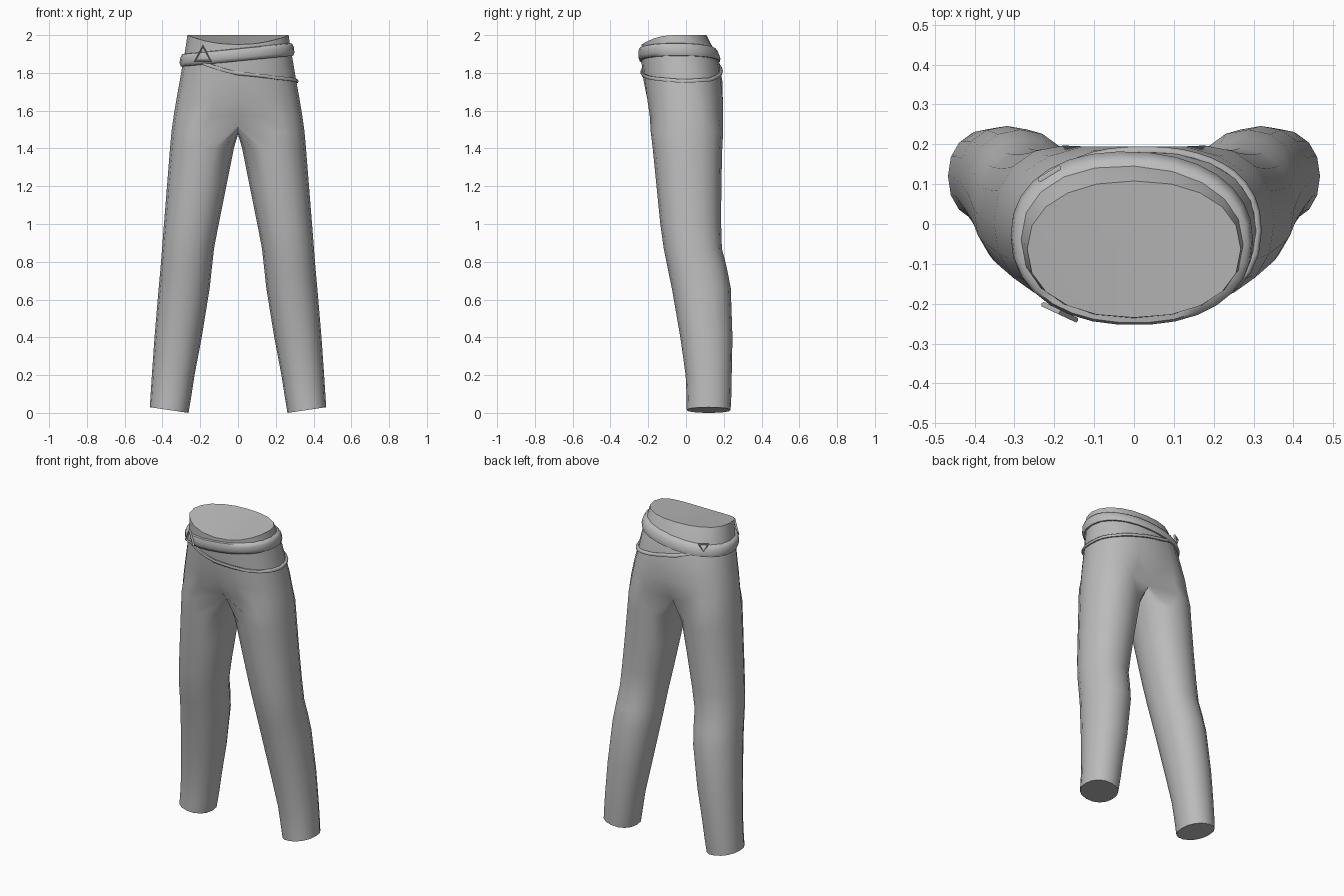
import bpy, bmesh, math
from mathutils import Vector

if "Cube" in bpy.data.objects:
    bpy.data.objects.remove(bpy.data.objects["Cube"])

grey = bpy.data.materials.new("cloth grey")
grey.use_nodes = True
GREY = (0.5, 0.5, 0.5, 1)
grey.diffuse_color = GREY
grey.node_tree.nodes["Principled BSDF"].inputs["Base Color"].default_value = GREY

# hip rings: z, half width, front y, back y, squareness exponent
HIPS = [(2.00, .268, -.235, .108, .90), (1.93, .278, -.236, .145, .90),
        (1.85, .293, -.235, .177, .90), (1.76, .308, -.225, .192, .86),
        (1.66, .326, -.213, .203, .80), (1.57, .341, -.199, .203, .76)]
# leg rings: z, inner x, outer x, front y, back y
LEGS = [(1.40, .022, .360, -.176, .192), (1.20, .062, .376, -.156, .187),
        (1.00, .102, .392, -.136, .186), (.87, .127, .402, -.118, .190),
        (.77, .138, .410, -.098, .216), (.66, .150, .420, -.075, .237),
        (.40, .192, .442, -.030, .246), (.20, .230, .456, -.002, .242),
        (.09, .247, .463, .003, .240), (.015, .262, .467, .004, .236)]
OUTER, INNER = 10, 6          # segments on the outside and inside of a leg


def spow(v, e):
    return math.copysign(abs(v) ** e, v)


def hip_point(deg, z, off=0.0):
    """Point on the hip surface at an angle and height, pushed out by off."""
    z0 = max(min(z, 2.0), 1.57)
    for a, b in zip(HIPS, HIPS[1:]):
        if a[0] >= z0 >= b[0]:
            t = (a[0] - z0) / (a[0] - b[0])
            _, rx, yf, yb, e = [p + (q - p) * t for p, q in zip(a, b)]
            break
    c, s = math.cos(math.radians(deg)), math.sin(math.radians(deg))
    return Vector(((rx + off) * spow(c, e),
                   (yf + yb) / 2 + ((yb - yf) / 2 + off) * spow(s, e), z))


def finish(name, bm, angle=50):
    bmesh.ops.recalc_face_normals(bm, faces=bm.faces)
    me = bpy.data.meshes.new(name)
    bm.to_mesh(me)
    bm.free()
    ob = bpy.data.objects.new(name, me)
    bpy.context.collection.objects.link(ob)
    me.materials.append(grey)
    shade(ob, angle)
    return ob


def shade(ob, angle):
    bpy.ops.object.select_all(action='DESELECT')
    ob.select_set(True)
    bpy.context.view_layer.objects.active = ob
    bpy.ops.object.shade_smooth_by_angle(angle=math.radians(angle))


def trousers():
    bm = bmesh.new()
    # half rings of the hips, open at the middle
    rings = []
    for i, (z, rx, yf, yb, e) in enumerate(HIPS):
        ring = []
        for k in range(OUTER + 1):
            p = hip_point(-90 + 180 * k / OUTER, z)
            if k in (0, OUTER):
                p.x = 0
                p.y *= (1, 1, 1, 1, .96, .84)[i]      # centre seam
            if i == 0:                                # waist dips at the front
                f = max(0, -math.sin(math.radians(-90 + 180 * k / OUTER)))
                p.z -= .05 * f ** 2
            ring.append(bm.verts.new(p))
        rings.append(ring)

    # full leg rings, the topmost closing on the crotch seam
    def leg_ring(z, xi, xo, yf, yb, crotch=False):
        ring = []
        for k in range(OUTER + INNER):
            a = -112 + 224 * k / OUTER if k <= OUTER else 112 + 136 * (k - OUTER) / INNER
            c, s = math.cos(math.radians(a)), math.sin(math.radians(a))
            x = (xi + xo) / 2 + (xo - xi) / 2 * spow(c, .92)
            y = (yf + yb) / 2 + (yb - yf) / 2 * spow(s, .92)
            zz = z
            if crotch and (k >= OUTER or k == 0):
                u = (y - .01) / .17
                x, y, zz = 0, .01 + u * .125, 1.475 + .04 * u * u
            if z < .03:                               # slanted hem
                zz = .03 * (x - xi) / (xo - xi)
            ring.append(bm.verts.new((x, y, zz)))
        return ring

    legs = [leg_ring(1.49, 0, .352, -.187, .197, True)] + [leg_ring(*r) for r in LEGS]
    for a, b in zip(rings, rings[1:] + [legs[0]]):
        for k in range(OUTER):
            bm.faces.new((a[k], a[k + 1], b[k + 1], b[k]))
    n = OUTER + INNER
    for a, b in zip(legs, legs[1:]):
        for k in range(n):
            bm.faces.new((a[k], a[(k + 1) % n], b[(k + 1) % n], b[k]))
    bm.faces.new(legs[-1])                            # hem cap
    bm.faces.new(rings[0])                            # waist cap
    # mirror to the other side
    geo = bmesh.ops.duplicate(bm, geom=bm.verts[:] + bm.edges[:] + bm.faces[:])["geom"]
    for v in geo:
        if isinstance(v, bmesh.types.BMVert):
            v.co.x *= -1
    bmesh.ops.remove_doubles(bm, verts=bm.verts[:], dist=.0005)
    finish("trousers", bm)


def band(name, path, section, closed):
    """Sweep a section of (out, up) points along (angle, z) points on the hips."""
    bm = bmesh.new()
    loops = [[bm.verts.new(hip_point(a, z + up, out)) for out, up in section]
             for a, z in path]
    m = len(section)
    for a, b in zip(loops, loops[1:] + (loops[:1] if closed else [])):
        for k in range(m):
            bm.faces.new((a[k], a[(k + 1) % m], b[(k + 1) % m], b[k]))
    if not closed:
        bm.faces.new(loops[0])
        bm.faces.new(loops[-1])
    finish(name, bm, 60)


def buckle(name, deg, z, size, flip):
    """Triangular ring lying against the belt."""
    p = hip_point(deg, z, .022)
    t = hip_point(deg + 4, z) - hip_point(deg - 4, z)
    bpy.ops.mesh.primitive_torus_add(major_segments=3, minor_segments=6,
                                     major_radius=size, minor_radius=.007)
    ob = bpy.context.object
    ob.name = name
    right = Vector((t.x, t.y, 0)).normalized()
    up = Vector((0, 0, -1 if flip else 1))
    out = right.cross(up)
    for v in ob.data.vertices:                        # first corner points up
        v.co = p + up * v.co.x - right * v.co.y + out * v.co.z
    ob.data.materials.append(grey)
    shade(ob, 40)


trousers()

# belt, riding higher on the left hip
belt_path = [(a, 1.897 + .1 * hip_point(a, 1.9).x) for a in range(0, 360, 12)]
band("belt", belt_path, [(-.01, -.036), (.008, -.034), (.017, -.016), (.018, .012),
                         (.012, .03), (-.01, .034)], True)

# thin strap hanging round the left hip between the two buckles
KEYS = [(-125, 1.85), (-90, 1.797), (-50, 1.773), (0, 1.757), (40, 1.765),
        (70, 1.79), (100, 1.83), (130, 1.88)]
strap_path = []
for (a0, z0), (a1, z1) in zip(KEYS, KEYS[1:]):
    strap_path += [(a0 + (a1 - a0) * i / 4, z0 + (z1 - z0) * i / 4) for i in range(4)]
strap_path.append(KEYS[-1])
band("strap", strap_path, [(.003 + .009 * math.cos(i * math.pi / 3),
                            .011 * math.sin(i * math.pi / 3)) for i in range(6)], False)

buckle("front_buckle", -125, 1.89, .052, False)
buckle("back_buckle", 132, 1.905, .032, True)
